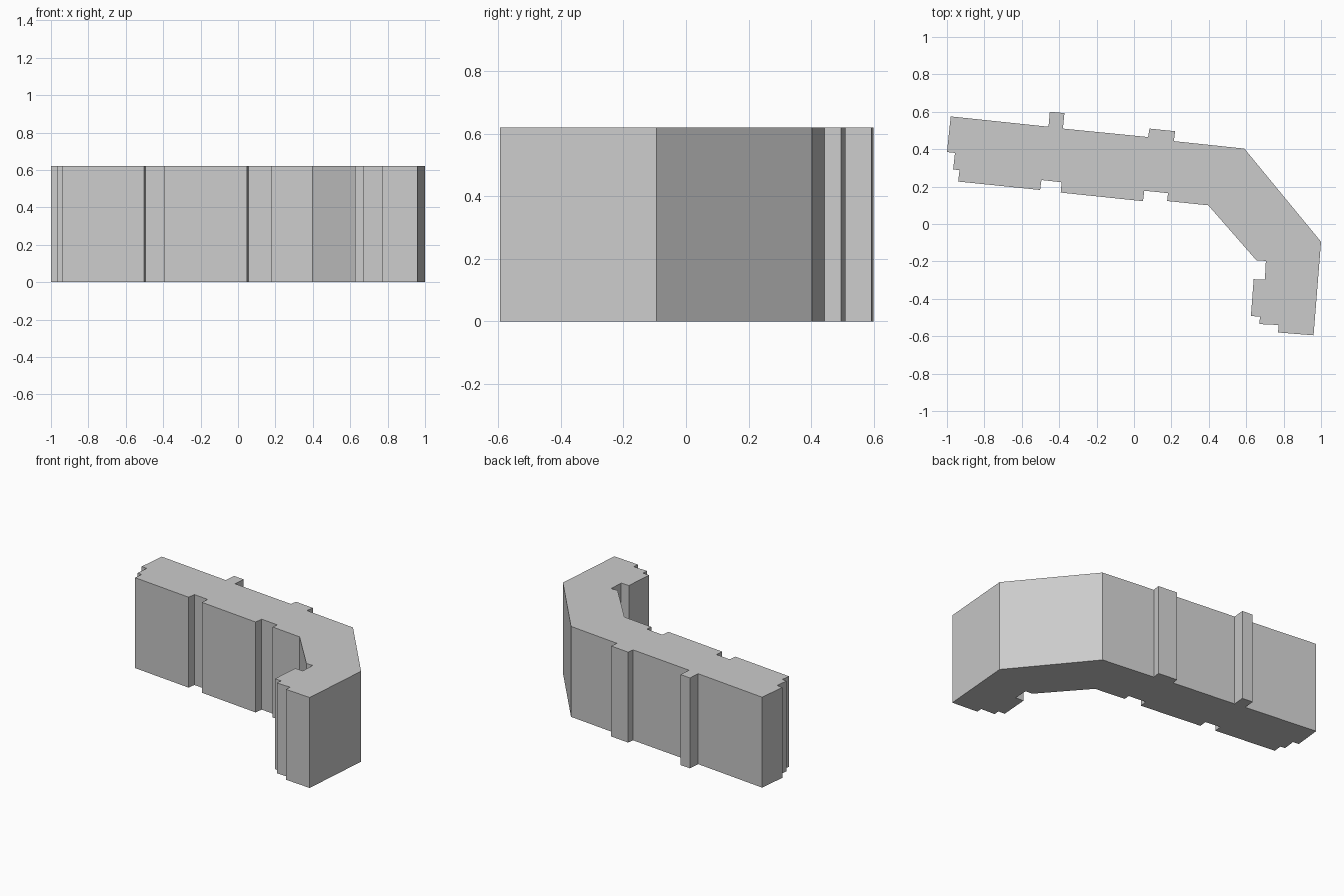
import bpy
import bmesh
from mathutils import Vector

HEIGHT = 0.62

# Remove the default object
default_cube = bpy.data.objects.get("Cube")
if default_cube:
    bpy.data.objects.remove(default_cube, do_unlink=True)


def make_material(name, colour):
    material = bpy.data.materials.new(name)
    material.use_nodes = True
    material.diffuse_color = colour
    shader = next(n for n in material.node_tree.nodes if n.type == 'BSDF_PRINCIPLED')
    shader.inputs["Base Color"].default_value = colour
    return material


def extrude_outline(name, outline, height, material):
    """Raise a closed floor outline into a flat-topped block."""
    mesh = bpy.data.meshes.new(name)
    bm = bmesh.new()
    floor = bm.faces.new([bm.verts.new((x, y, 0)) for x, y in outline])
    raised = bmesh.ops.extrude_face_region(bm, geom=[floor], use_keep_orig=True)
    top_verts = [g for g in raised["geom"] if isinstance(g, bmesh.types.BMVert)]
    bmesh.ops.translate(bm, verts=top_verts, vec=Vector((0, 0, height)))
    bmesh.ops.recalc_face_normals(bm, faces=bm.faces)
    bm.to_mesh(mesh)
    bm.free()
    mesh.materials.append(material)
    building = bpy.data.objects.new(name, mesh)
    bpy.context.collection.objects.link(building)
    return building


# Back wall of the long wing, with two projecting shafts
back_wall = [
    (-.98, .575), (-.457, .52), (-.45, .6), (-.372, .593), (-.38, .51),
    (.075, .465), (.083, .51), (.22, .496), (.213, .443),
]
# Outer corner and plain side of the short wing
outer_bend = [(.59, .403), (1, -.095), (.96, -.595)]
# Stepped end and recess of the short wing
short_wing = [
    (.77, -.58), (.774, -.54), (.67, -.535), (.674, -.495), (.625, -.492),
    (.64, -.295), (.7, -.298), (.705, -.197), (.655, -.195),
]
# Front wall of the long wing, with two shallow recesses
front_wall = [
    (.397, .1), (.177, .123), (.182, .165), (.055, .178), (.048, .122),
    (-.392, .168), (-.387, .223), (-.495, .235), (-.502, .182),
]
# Stepped end of the long wing
stepped_end = [(-.94, .227), (-.933, .288), (-.967, .292), (-.957, .38), (-1, .385)]

grey = make_material("plain grey", (0.6, 0.6, 0.6, 1))
footprint = back_wall + outer_bend + short_wing + front_wall + stepped_end
extrude_outline("angled_building_block", footprint, HEIGHT, grey)
